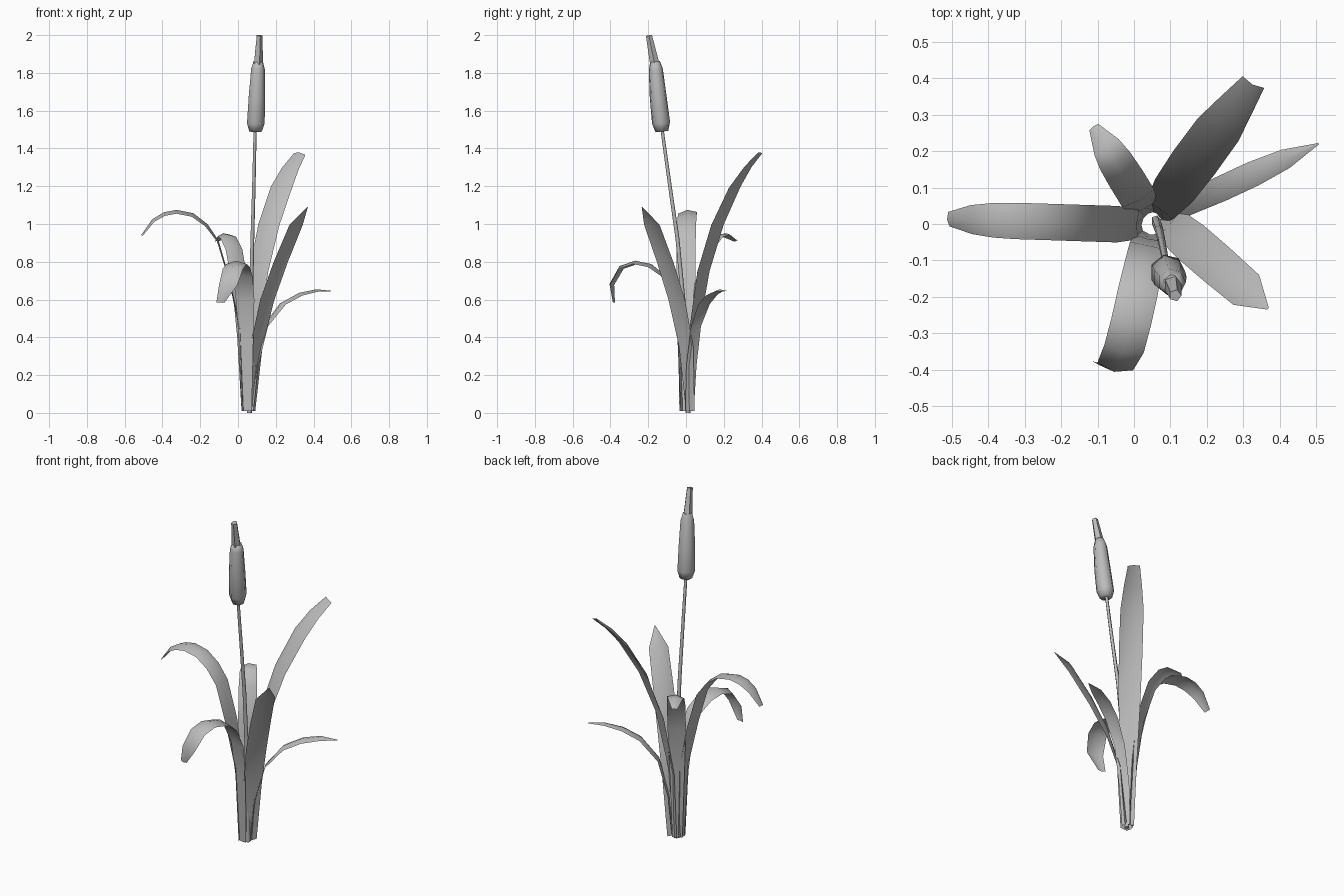
import bpy
import math
from mathutils import Vector

if "Cube" in bpy.data.objects:
    bpy.data.objects.remove(bpy.data.objects["Cube"], do_unlink=True)

GREY = (0.5, 0.5, 0.5, 1)
plain_grey = bpy.data.materials.new("plain_grey")
plain_grey.use_nodes = True
plain_grey.diffuse_color = GREY
plain_grey.node_tree.nodes["Principled BSDF"].inputs["Base Color"].default_value = GREY


def make_object(name, verts, faces, angle):
    mesh = bpy.data.meshes.new(name)
    mesh.from_pydata(verts, [], faces)
    mesh.materials.append(plain_grey)
    obj = bpy.data.objects.new(name, mesh)
    bpy.context.collection.objects.link(obj)
    bpy.ops.object.select_all(action="DESELECT")
    obj.select_set(True)
    bpy.context.view_layer.objects.active = obj
    bpy.ops.object.shade_smooth_by_angle(angle=math.radians(angle))
    return obj


def tangent(points, i):
    return (points[min(i + 1, len(points) - 1)] - points[max(i - 1, 0)]).normalized()


def leaf(name, root, tip, arc, widths, roll=0, bend=0.0):
    """Strip sheathing the base and arched above: arc holds (distance, height) pairs."""
    start = Vector((*root, 0))
    heading = (Vector((*tip, 0)) - start).normalized()
    side = Vector((-heading.y, heading.x, 0))
    last = len(arc) - 1
    path = [start + heading * d + Vector((0, 0, z)) - side * bend * (i / last) ** 9
            for i, (d, z) in enumerate(arc)]
    verts, faces = [], []
    for i, (p, w) in enumerate(zip(path, widths)):
        t = tangent(path, i)
        a = math.radians(roll) * i / last
        across = side * math.cos(a) + side.cross(t) * math.sin(a)
        cup = across.cross(t) * w * max(-0.16, 0.14 - 0.6 * i / last)
        verts += [p - across * w / 2 - cup / 2, p + cup / 2, p + across * w / 2 - cup / 2]
        if i:
            k = 3 * i
            faces += [(k - 3, k - 2, k + 1, k), (k - 2, k - 1, k + 2, k + 1)]
    return make_object(name, verts, faces, 80)


def tube(name, path, radii, sides, angle):
    """Closed tube swept along a path with a radius at each point."""
    path = [Vector(p) for p in path]
    verts, faces = [], []
    for i, (p, r) in enumerate(zip(path, radii)):
        t = tangent(path, i)
        u = Vector((0, 1, 0)).cross(t).normalized()
        v = t.cross(u)
        for j in range(sides):
            a = math.tau * j / sides
            verts.append(p + (u * math.cos(a) + v * math.sin(a)) * r)
            if i:
                k, n = (i - 1) * sides, (j + 1) % sides
                faces.append((k + j, k + n, k + sides + n, k + sides + j))
    faces.append(tuple(reversed(range(sides))))
    faces.append(tuple(range(len(verts) - sides, len(verts))))
    return make_object(name, verts, faces, angle)


# Leaves fanning out around the base
leaf("right_arching_leaf", (0.04, -0.003), (-0.51, 0.013),
     [(0.015, 0.01), (0.03, 0.44), (0.085, 0.7), (0.145, 0.91), (0.206, 0.995),
      (0.28, 1.05), (0.365, 1.067), (0.43, 1.055), (0.49, 1.02), (0.55, 0.94)],
     [0.065, 0.08, 0.1, 0.1, 0.1, 0.1, 0.1, 0.095, 0.08, 0.04], roll=8)
leaf("back_right_leaf", (0.04, 0.025), (-0.11, 0.265),
     [(0, 0.01), (0.02, 0.4), (0.05, 0.68), (0.11, 0.87), (0.17, 0.935),
      (0.22, 0.945), (0.285, 0.91)],
     [0.055, 0.08, 0.1, 0.1, 0.095, 0.08, 0.03], roll=8)
leaf("tall_back_leaf", (0.06, 0.025), (0.328, 0.388),
     [(0, 0.01), (0.018, 0.4), (0.08, 0.75), (0.166, 1.0), (0.28, 1.2),
      (0.363, 1.3), (0.448, 1.375)],
     [0.06, 0.09, 0.12, 0.13, 0.128, 0.1, 0.068], roll=-12)
leaf("low_left_leaf", (0.075, 0.02), (0.51, 0.222),
     [(0, 0.01), (0.022, 0.25), (0.076, 0.46), (0.175, 0.58), (0.275, 0.63),
      (0.375, 0.65), (0.475, 0.645)],
     [0.05, 0.06, 0.06, 0.07, 0.07, 0.055, 0.004], roll=-8)
leaf("front_left_leaf", (0.075, 0.02), (0.365, -0.23),
     [(0, 0.01), (0.03, 0.35), (0.1, 0.6), (0.19, 0.8), (0.3, 1.0), (0.386, 1.09)],
     [0.06, 0.1, 0.115, 0.115, 0.108, 0.006])
leaf("front_drooping_leaf", (0.045, -0.025), (-0.035, -0.4),
     [(0, 0.01), (0.015, 0.4), (0.035, 0.6), (0.085, 0.72), (0.165, 0.78),
      (0.25, 0.797), (0.33, 0.77), (0.385, 0.68), (0.38, 0.585)],
     [0.055, 0.08, 0.1, 0.105, 0.11, 0.11, 0.11, 0.1, 0.045], bend=0.06)

# Flower stalk with its seed head and spike
tube("stalk", [(0.06, 0.01, 0), (0.068, -0.015, 0.6), (0.075, -0.045, 0.92),
               (0.083, -0.085, 1.2), (0.09, -0.128, 1.51)],
     [0.014, 0.012, 0.011, 0.01, 0.009], 5, 80)
tube("seed_head", [(0.091, -0.128, 1.49), (0.092, -0.132, 1.535), (0.098, -0.147, 1.67),
                   (0.104, -0.16, 1.82), (0.106, -0.164, 1.86)],
     [0.035, 0.049, 0.046, 0.038, 0.026], 7, 75)
tube("spike", [(0.106, -0.166, 1.85), (0.113, -0.196, 1.998)], [0.026, 0.017], 5, 30)
